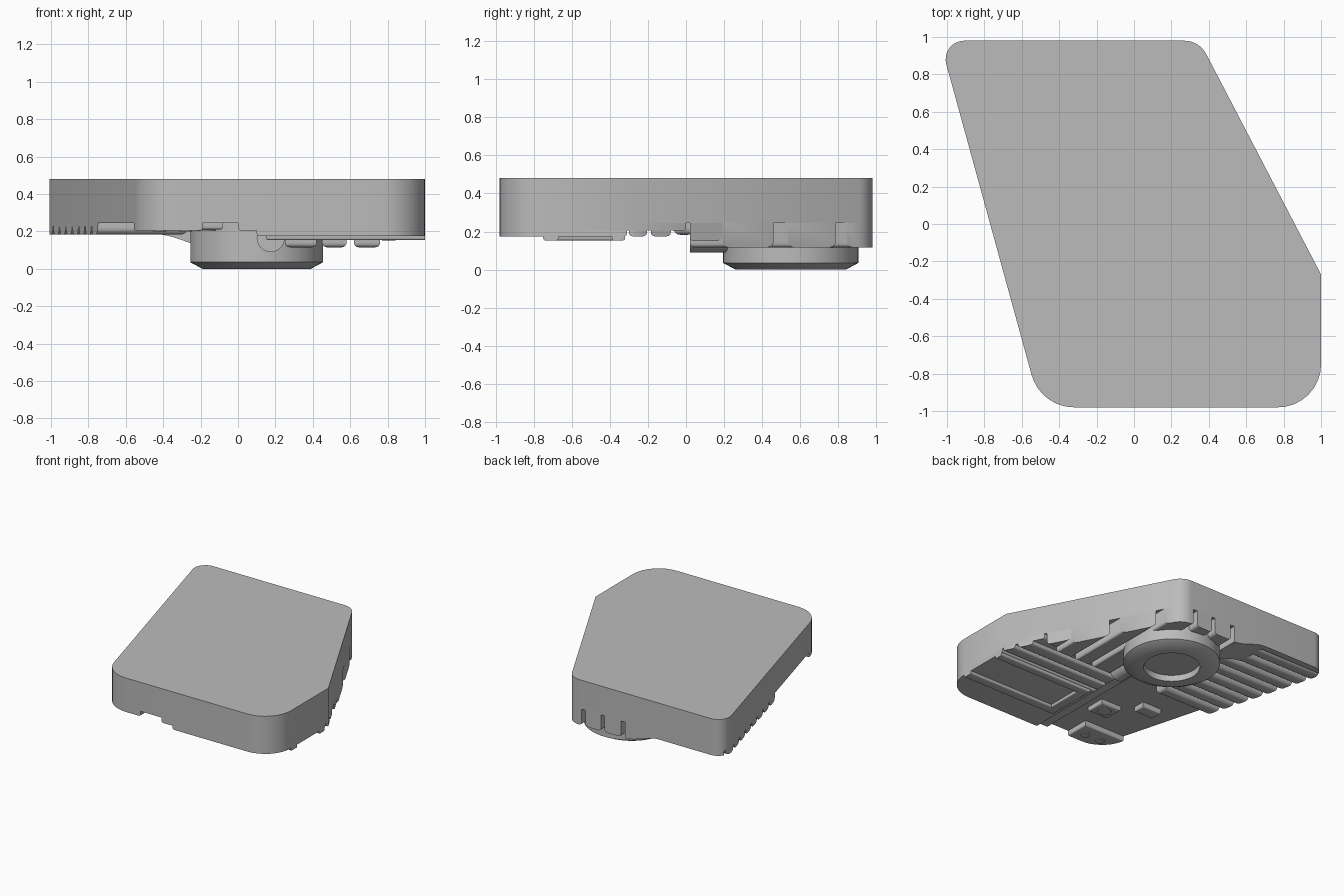
import bpy, bmesh, math
from mathutils import Vector, Matrix

cube = bpy.data.objects.get("Cube")
if cube:
    bpy.data.objects.remove(cube, do_unlink=True)

grey = bpy.data.materials.new("plain_grey")
grey.use_nodes = True
COLOUR = (0.5, 0.5, 0.5, 1)
grey.diffuse_color = COLOUR
grey.node_tree.nodes["Principled BSDF"].inputs["Base Color"].default_value = COLOUR

FLOOR, TOP, FAR = 0.245, 0.48, 1.2

# Corners of the body, clockwise, each with the length its rounding takes
CORNERS = [((-1.038, 0.98), 0.13), ((0.349, 0.98), 0.08), ((1, -0.27), 0),
           ((1, -0.98), 0.23), ((-0.5, -0.98), 0.18)]


def rounded_outline(steps=8):
    pts = []
    for i, (corner, t) in enumerate(CORNERS):
        p = Vector(corner)
        if not t:
            pts.append(p)
            continue
        d1 = (Vector(CORNERS[i - 1][0]) - p).normalized()
        d2 = (Vector(CORNERS[(i + 1) % len(CORNERS)][0]) - p).normalized()
        a, b, w = p + d1 * t, p + d2 * t, math.sin(d1.angle(d2) / 2)
        for k in range(steps + 1):
            s = k / steps
            q = 2 * s * (1 - s) * w
            pts.append((a * (1 - s) ** 2 + p * q + b * s * s) / ((1 - s) ** 2 + q + s * s))
    return pts


OUTLINE = rounded_outline()


def finish(name, bm):
    bmesh.ops.recalc_face_normals(bm, faces=bm.faces)
    mesh = bpy.data.meshes.new(name)
    bm.to_mesh(mesh)
    bm.free()
    obj = bpy.data.objects.new(name, mesh)
    bpy.context.collection.objects.link(obj)
    mesh.materials.append(grey)
    bpy.ops.object.select_all(action="DESELECT")
    bpy.context.view_layer.objects.active = obj
    obj.select_set(True)
    bpy.ops.object.shade_smooth_by_angle(angle=math.radians(35))
    return obj


def trim(bm):
    """Cut away everything outside the body outline."""
    for i, p in enumerate(OUTLINE):
        d = OUTLINE[i] - OUTLINE[i - 1]
        cut = bmesh.ops.bisect_plane(bm, geom=bm.verts[:] + bm.edges[:] + bm.faces[:],
                                     plane_co=p.to_3d(), plane_no=(-d.y, d.x, 0),
                                     clear_outer=True)["geom_cut"]
        edges = [e for e in cut if isinstance(e, bmesh.types.BMEdge) and e.is_boundary]
        if edges:
            bmesh.ops.holes_fill(bm, edges=edges, sides=0)


def block(name, x, y, bottom, bevel=0.0, top=FLOOR + 0.005):
    bm = bmesh.new()
    size = Vector((x[1] - x[0], y[1] - y[0], top - bottom))
    mid = Vector((sum(x) / 2, sum(y) / 2, (top + bottom) / 2))
    bmesh.ops.create_cube(bm, size=1, matrix=Matrix.Translation(mid) @ Matrix.Diagonal(size.to_4d()))
    if bevel:
        low = [e for e in bm.edges if all(v.co.z < mid.z for v in e.verts)]
        bmesh.ops.bevel(bm, geom=low, offset=bevel, segments=4, profile=0.5, affect="EDGES")
    trim(bm)
    return finish(name, bm)


def extrude_profile(name, pts, direction, cut=False):
    bm = bmesh.new()
    face = bm.faces.new([bm.verts.new(p) for p in pts])
    new = bmesh.ops.extrude_face_region(bm, geom=[face])["geom"]
    bmesh.ops.translate(bm, verts=[v for v in new if isinstance(v, bmesh.types.BMVert)],
                        vec=direction)
    if cut:
        trim(bm)
    return finish(name, bm)


def lathe(name, profile, x, y, sides=64):
    bm = bmesh.new()
    verts = [bm.verts.new((x + r, y, z)) for r, z in profile]
    edges = [bm.edges.new(pair) for pair in zip(verts, verts[1:])]
    bmesh.ops.spin(bm, geom=verts + edges, cent=(x, y, 0), axis=(0, 0, 1),
                   angle=math.tau, steps=sides)
    bmesh.ops.remove_doubles(bm, verts=bm.verts, dist=0.0005)
    return finish(name, bm)


# Main body
extrude_profile("body", [(p.x, p.y, FLOOR) for p in OUTLINE], (0, 0, TOP - FLOOR))

# Round foot with chamfer and central recess
lathe("round_foot", [(0, 0.05), (0.207, 0.05), (0.207, 0), (0.29, 0), (0.355, 0.035),
                     (0.355, FLOOR), (0, FLOOR)], 0.1, 0.55)

# Stepped front pad with an open channel
block("front_step", (0, FAR), (-FAR, 0), 0.205, 0.015)
block("front_pad", (0.1, FAR), (-FAR, -0.31), 0.175, 0.015)
for i, y in enumerate([(-0.75, -0.67), (-0.39, -0.32)]):
    block(f"channel_rail_{i}", (0.15, FAR), y, 0.153, 0.012)
block("channel_end", (0.15, 0.23), (-0.75, -0.32), 0.153, 0.012)
for i, y in enumerate([(-0.3, -0.205), (-0.185, -0.08)]):
    block(f"cross_bar_{i}", (0.1, FAR), y, 0.175, 0.02)

# Lengthwise bars reaching the back and the slanted side
BARS = [(0.62, 0.76, 0.02), (0.45, 0.58, 0.02), (0.25, 0.42, 0.02),
        (0.075, 0.215, 0.75), (-0.105, 0.045, 0.75)]
for i, (x0, x1, start) in enumerate(BARS):
    block(f"long_bar_{i}", (x0, x1), (start, FAR), 0.115, 0.025)
block("side_bar", (0.76, FAR), (0.02, FAR), 0.15, 0.02)

# Back shoulder easing up towards the ridges
curve = [(-0.14 - 0.3 * s, 0.7, 0.115 + 0.07 * (3 * s * s - 2 * s ** 3))
         for s in [k / 10 for k in range(11)]]
extrude_profile("back_shoulder", [(-0.44, 0.7, FLOOR), (-0.14, 0.7, FLOOR)] + curve,
                (0, 0.5, 0), cut=True)

# Grip ridges running to the slanted edge
block("ridge_base", (-FAR, -0.28), (-0.07, FAR), 0.225)
for i in range(8):
    y = -0.01 + 0.125 * i
    block(f"grip_ridge_{i}", (-FAR, -0.27), (y - 0.056, y + 0.056), 0.183, 0.035)
block("back_lip", (-FAR, -0.4), (0.93, FAR), 0.185)

# Rounded lug beside the foot
lug = [(0.175 + 0.075 * math.cos(a), 0.02, 0.165 + 0.075 * math.sin(a))
       for a in [math.tau * k / 24 for k in range(24)]]
extrude_profile("rounded_lug", lug, (0, 0.2, 0))

# Corner plate with two screws, and small bosses on the floor
block("corner_plate", (-FAR, -0.19), (-FAR, -0.78), 0.205, 0.012)
for i, x in enumerate((-0.28, -0.42)):
    lathe(f"corner_screw_{i}", [(0, 0.199), (0.035, 0.199), (0.035, 0.21)], x, -0.89, 24)
block("screw_boss", (-0.26, -0.08), (-0.62, -0.46), 0.21, 0.015)
lathe("boss_screw", [(0, 0.203), (0.05, 0.203), (0.05, 0.215)], -0.17, -0.54, 24)
block("small_stud", (-0.51, -0.34), (-0.4, -0.3), 0.205, 0.012)
